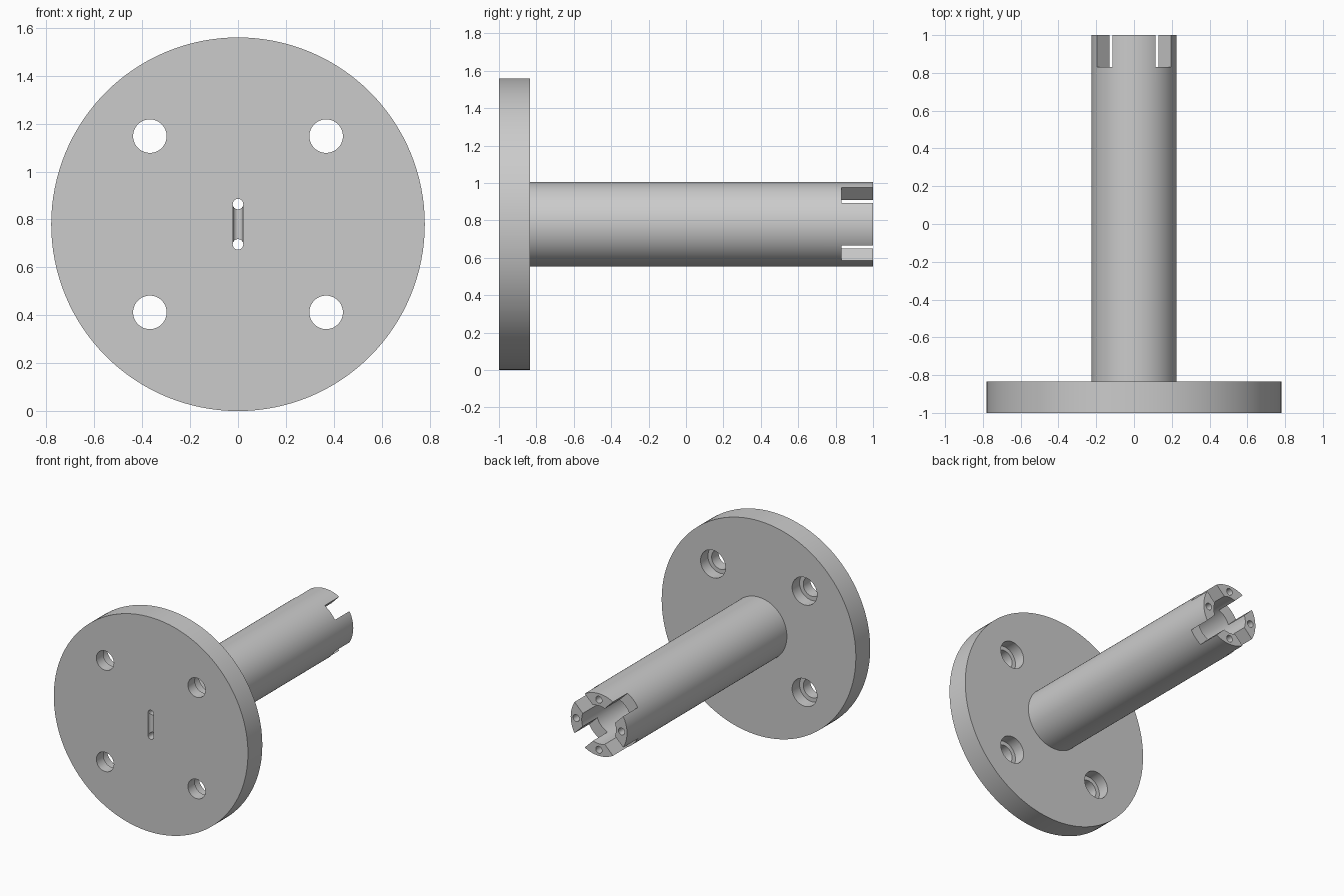
import bpy, bmesh, math
from mathutils import Matrix, Vector

cube = bpy.data.objects.get("Cube")
if cube:
    bpy.data.objects.remove(cube, do_unlink=True)

CZ = 0.78            # height of the shaft axis
FRONT, STEP, BACK = -1.0, -0.835, 1.0
SHAFT_R, BORE_R = 0.226, 0.138

steel = bpy.data.materials.new("plain_grey")
steel.use_nodes = True
grey = (0.6, 0.6, 0.6, 1)
steel.diffuse_color = grey
steel.node_tree.nodes["Principled BSDF"].inputs["Base Color"].default_value = grey


def make_object(name, bm):
    bmesh.ops.recalc_face_normals(bm, faces=bm.faces)
    mesh = bpy.data.meshes.new(name)
    bm.to_mesh(mesh)
    bm.free()
    mesh.materials.append(steel)
    obj = bpy.data.objects.new(name, mesh)
    bpy.context.collection.objects.link(obj)
    return obj


def add_cylinder(bm, x, z, r, y0, y1, segments=48):
    """Cylinder along y, offset from the shaft axis by x and z."""
    m = Matrix.Translation((x, (y0 + y1) / 2, CZ + z)) @ Matrix.Rotation(math.pi / 2, 4, 'X')
    bmesh.ops.create_cone(bm, cap_ends=True, segments=segments, radius1=r, radius2=r,
                          depth=y1 - y0, matrix=m)


def cut(target, bm):
    cutter = make_object("cutter", bm)
    cutter.hide_render = True
    mod = target.modifiers.new("cut", 'BOOLEAN')
    mod.operation, mod.solver, mod.object = 'DIFFERENCE', 'EXACT', cutter
    bpy.context.view_layer.objects.active = target
    bpy.ops.object.modifier_apply(modifier=mod.name)
    bpy.data.objects.remove(cutter, do_unlink=True)


# Flange and hollow shaft, turned from one profile of (radius, y)
bm = bmesh.new()
profile = [(0, FRONT), (CZ, FRONT), (CZ, STEP), (SHAFT_R, STEP),
           (SHAFT_R, BACK), (BORE_R, BACK), (BORE_R, STEP), (0, STEP)]
verts = [bm.verts.new((r, y, CZ)) for r, y in profile]
edges = [bm.edges.new(pair) for pair in zip(verts, verts[1:])]
bmesh.ops.spin(bm, geom=verts + edges, cent=(0, 0, CZ), axis=(0, 1, 0),
               angle=math.tau, steps=128, use_merge=True)
bmesh.ops.remove_doubles(bm, verts=bm.verts, dist=0.0001)
body = make_object("flanged_shaft", bm)

# Bolt holes, then their wider counterbores on the back of the flange
for radius, start in ((0.07, FRONT - 0.1), (0.1, -0.92)):
    bm = bmesh.new()
    for sx in (-1, 1):
        for sz in (-1, 1):
            add_cylinder(bm, sx * 0.368, sz * 0.368, radius, start, STEP + 0.1)
    cut(body, bm)

# Two small holes into the bore
bm = bmesh.new()
for sz in (-1, 1):
    add_cylinder(bm, 0, sz * 0.084, 0.022, FRONT - 0.1, STEP + 0.1, 32)
cut(body, bm)

# Round-bottomed groove joining the two holes
bm = bmesh.new()
bmesh.ops.create_cone(bm, cap_ends=True, segments=32, radius1=0.0215, radius2=0.0215,
                      depth=0.168, matrix=Matrix.Translation((0, FRONT, CZ)))
cut(body, bm)

# Diagonal notches in the shaft end
for i in range(4):
    bm = bmesh.new()
    turn = Matrix.Rotation(math.radians(45 + 90 * i), 4, 'Y')
    place = Matrix.Translation((0, 0, CZ)) @ turn @ Matrix.Translation((0.2, 0.935, 0))
    bmesh.ops.create_cube(bm, size=1, matrix=place @ Matrix.Diagonal((0.24, 0.205, 0.116, 1)))
    cut(body, bm)

# Small blind holes in the four end lugs
bm = bmesh.new()
for i in range(4):
    a = i * math.pi / 2
    add_cylinder(bm, 0.182 * math.cos(a), 0.182 * math.sin(a), 0.025, 0.83, BACK + 0.1, 32)
cut(body, bm)

# Smooth round surfaces with crisp edges
bpy.ops.object.select_all(action='DESELECT')
body.select_set(True)
bpy.context.view_layer.objects.active = body
bpy.ops.object.shade_smooth_by_angle(angle=math.radians(30))
